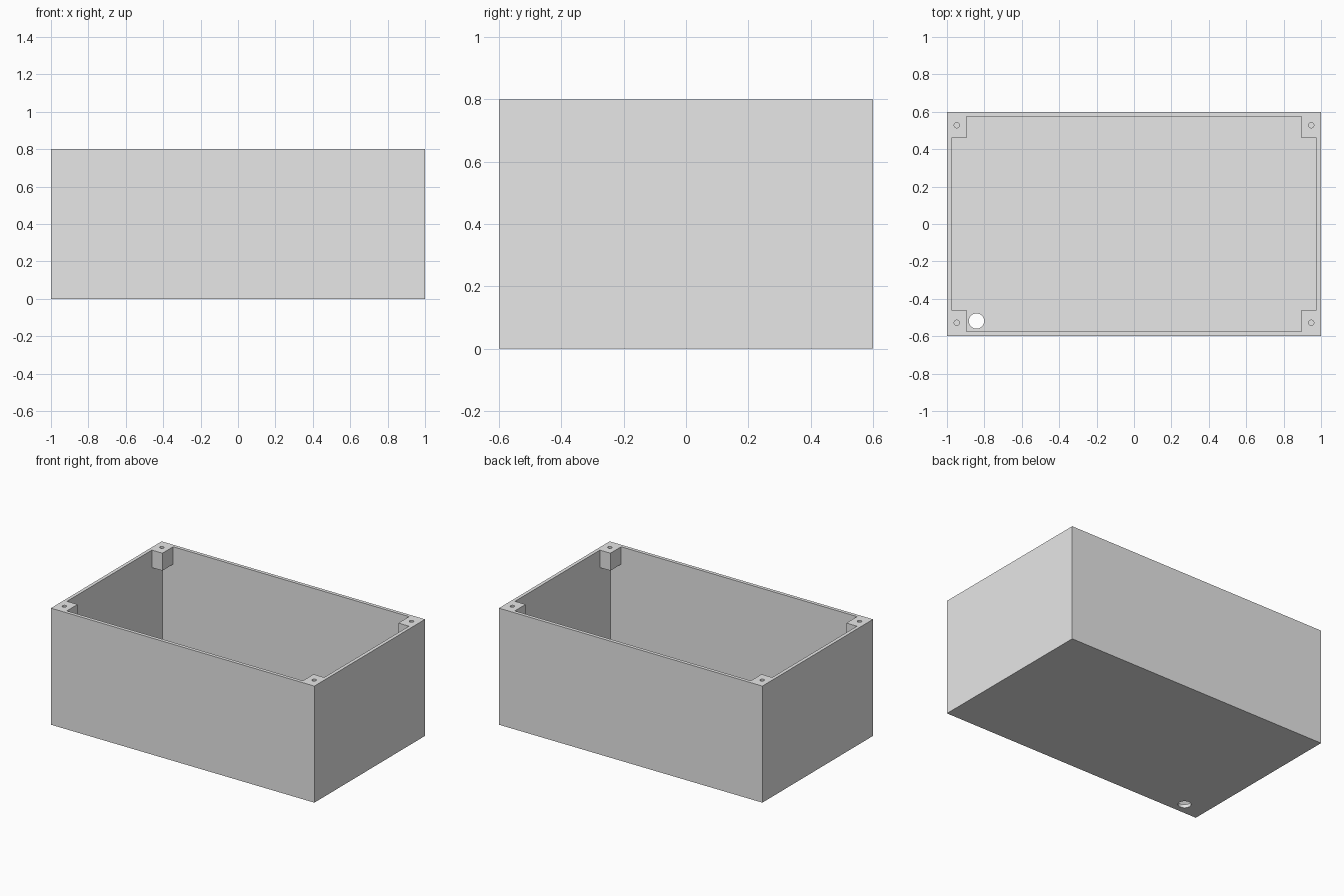
import bpy
import math

cube = bpy.data.objects.get("Cube")
if cube:
    bpy.data.objects.remove(cube, do_unlink=True)

LENGTH, WIDTH, HEIGHT = 2.0, 1.2, 0.8
WALL = 0.024
POST_X, POST_Y, POST_H = 0.104, 0.14, 0.12   # post size measured from the outer corner

grey = bpy.data.materials.new("light_grey")
grey.use_nodes = True
grey.diffuse_color = (0.8, 0.8, 0.8, 1)
grey.node_tree.nodes["Principled BSDF"].inputs["Base Color"].default_value = grey.diffuse_color


def box(name, low, high):
    """Axis-aligned box between two corners."""
    centre = [(a + b) / 2 for a, b in zip(low, high)]
    bpy.ops.mesh.primitive_cube_add(size=1, location=centre)
    ob = bpy.context.object
    ob.name = name
    ob.scale = [b - a for a, b in zip(low, high)]
    bpy.ops.object.transform_apply(location=True, rotation=False, scale=True)
    ob.data.materials.append(grey)
    return ob


def cylinder(name, radius, x, y, z, depth):
    bpy.ops.mesh.primitive_cylinder_add(vertices=32, radius=radius, depth=depth, location=(x, y, z))
    ob = bpy.context.object
    ob.name = name
    ob.data.materials.append(grey)
    return ob


def cut(target, cutter):
    """Subtract the cutter, then remove it."""
    cutter.hide_render = True
    mod = target.modifiers.new("cut", 'BOOLEAN')
    mod.operation = 'DIFFERENCE'
    mod.solver = 'EXACT'
    mod.object = cutter
    bpy.ops.object.select_all(action='DESELECT')
    target.select_set(True)
    bpy.context.view_layer.objects.active = target
    bpy.ops.object.modifier_apply(modifier=mod.name)
    bpy.data.objects.remove(cutter, do_unlink=True)


def finish(ob):
    bpy.ops.object.select_all(action='DESELECT')
    ob.select_set(True)
    bpy.context.view_layer.objects.active = ob
    bpy.ops.object.shade_smooth_by_angle(angle=math.radians(30))


# Open-topped shell
hx, hy = LENGTH / 2, WIDTH / 2
ix, iy = hx - WALL, hy - WALL
shell = box("enclosure_shell", (-hx, -hy, 0), (hx, hy, HEIGHT))
cut(shell, box("cavity_cutter", (-ix, -iy, WALL), (ix, iy, HEIGHT + 0.1)))

# Cable hole through the floor
cut(shell, cylinder("cable_hole_cutter", 0.041, -0.842, -0.519, 0, 0.2))
finish(shell)

# Corner screw posts hanging below the rim
for sx, side in ((-1, "right"), (1, "left")):
    for sy, end in ((-1, "front"), (1, "back")):
        xs = sorted((sx * ix, sx * (hx - POST_X)))
        ys = sorted((sy * iy, sy * (hy - POST_Y)))
        post = box(f"screw_post_{end}_{side}",
                   (xs[0], ys[0], HEIGHT - POST_H), (xs[1], ys[1], HEIGHT))
        cut(post, cylinder("screw_hole_cutter", 0.014, sx * 0.948, sy * 0.528, HEIGHT, 0.5))
        finish(post)
